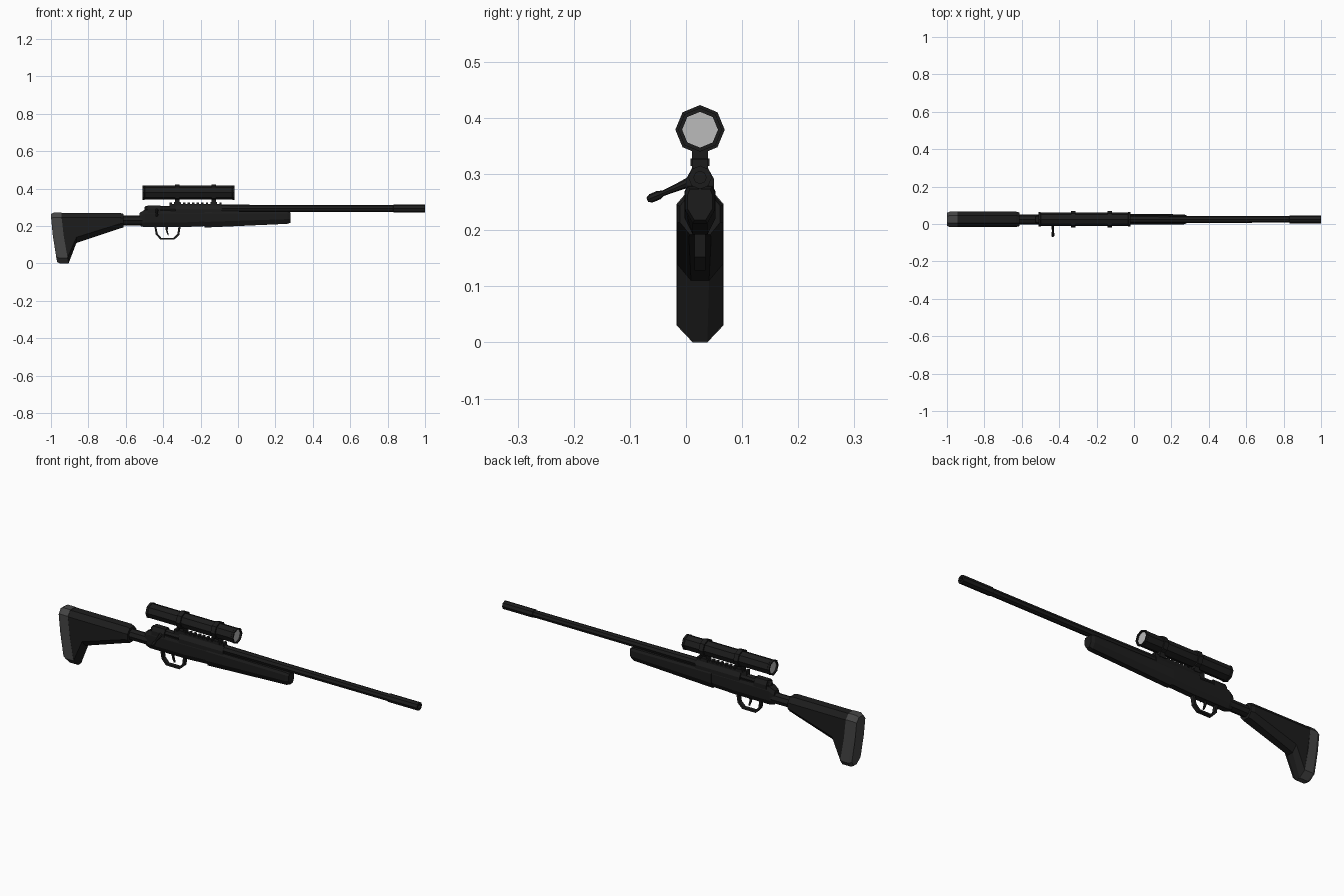
import bpy, bmesh, math
from mathutils import Vector

if "Cube" in bpy.data.objects:
    bpy.data.objects.remove(bpy.data.objects["Cube"])

CY = 0.025  # the rifle's centre plane; the bolt handle fills the rest of the width


def material(name, v):
    m = bpy.data.materials.new(name)
    m.diffuse_color = (v, v, v, 1)
    m.use_nodes = True
    m.node_tree.nodes["Principled BSDF"].inputs["Base Color"].default_value = m.diffuse_color
    return m


BLACK = material("black", 0.012)
RUBBER = material("rubber", 0.06)
GLASS = material("glass", 0.5)


def finish(name, bm, mat):
    bmesh.ops.recalc_face_normals(bm, faces=bm.faces)
    me = bpy.data.meshes.new(name)
    bm.to_mesh(me)
    bm.free()
    me.materials.append(mat)
    ob = bpy.data.objects.new(name, me)
    bpy.context.collection.objects.link(ob)
    return ob


def skin(name, rings, mat, closed=False):
    """Bridge rings of equal length; cap the ends unless closed on itself."""
    bm = bmesh.new()
    vs = [[bm.verts.new(p) for p in r] for r in rings]
    n = len(vs[0])
    pairs = list(zip(vs, vs[1:])) + ([(vs[-1], vs[0])] if closed else [])
    for a, b in pairs:
        for i in range(n):
            j = (i + 1) % n
            bm.faces.new((a[i], a[j], b[j], b[i]))
    if not closed:
        bm.faces.new(vs[0])
        bm.faces.new(vs[-1])
    return finish(name, bm, mat)


def section(xt, xb, zb, zt, w, wt, ct, wb, cb):
    """Chamfered cross-section leaning from xt at the top to xb at the bottom."""
    mid = zb + (zt - zb) * 0.55
    half = [(wt, zt), (w, zt - ct), (w, mid), (w, zb + cb), (wb, zb)]
    pts = half + [(-y, z) for y, z in reversed(half)]
    return [(xt + (xb - xt) * ((zt - z) / (zt - zb)) ** 1.5, CY + y, z) for y, z in pts]


def lathe(name, profile, z, mat, sides=8):
    """Revolve (x, radius) points about a line along x."""
    rings = [[(x, CY + r * math.sin(math.tau * i / sides), z + r * math.cos(math.tau * i / sides))
              for i in range(sides)] for x, r in profile]
    return skin(name, rings, mat)


def slab(name, pts, half, mat):
    """Extrude an xz outline across the centre plane."""
    return skin(name, [[(x, CY + s * half, z) for x, z in pts] for s in (-1, 1)], mat)


def box(name, x0, x1, half, z0, z1, mat):
    return slab(name, [(x0, z0), (x1, z0), (x1, z1), (x0, z1)], half, mat)


# Butt stock and rubber pad
skin("butt_stock", [
    section(-0.945, -0.906, 0.0, 0.27, 0.041, 0.02, 0.025, 0.013, 0.03),
    section(-0.864, -0.864, 0.11, 0.27, 0.041, 0.02, 0.025, 0.016, 0.03),
    section(-0.63, -0.63, 0.188, 0.27, 0.041, 0.02, 0.025, 0.02, 0.025),
    section(-0.612, -0.612, 0.192, 0.265, 0.036, 0.018, 0.022, 0.018, 0.022)], BLACK)
skin("butt_pad", [
    section(-0.944, -0.905, 0.0, 0.272, 0.0415, 0.02, 0.025, 0.013, 0.03),
    section(-0.985, -0.952, 0.0, 0.272, 0.0415, 0.02, 0.025, 0.013, 0.03),
    section(-1.0, -0.967, 0.008, 0.264, 0.035, 0.017, 0.023, 0.011, 0.027)], RUBBER)
lathe("stock_tube", [(-0.63, 0.027), (-0.51, 0.027)], 0.229, BLACK)

# Chassis under the action, and fore-end
skin("chassis", [
    section(-0.527, -0.522, 0.2, 0.27, 0.021, 0.014, 0.02, 0.012, 0.02),
    section(-0.5, -0.5, 0.194, 0.286, 0.026, 0.02, 0.02, 0.014, 0.025),
    section(-0.3, -0.3, 0.194, 0.28, 0.026, 0.022, 0.012, 0.014, 0.025),
    section(-0.165, -0.165, 0.2, 0.28, 0.026, 0.022, 0.012, 0.014, 0.025)], BLACK)
skin("fore_end", [
    section(-0.178, -0.178, 0.192, 0.28, 0.028, 0.022, 0.012, 0.013, 0.03),
    section(0.265, 0.265, 0.212, 0.278, 0.027, 0.022, 0.012, 0.013, 0.025),
    section(0.282, 0.282, 0.218, 0.273, 0.022, 0.018, 0.01, 0.01, 0.02)], BLACK)

# Receiver: rear bridge and front ring with the bolt showing between
for name, x0, x1 in (("receiver_bridge", -0.485, -0.415), ("receiver_ring", -0.335, -0.085)):
    skin(name, [section(x, x, 0.25, 0.311, 0.025, 0.014, 0.02, 0.02, 0.01)
                for x in (x0, x1)], BLACK)
lathe("bolt_body", [(-0.5, 0.01), (-0.492, 0.018), (-0.33, 0.018)], 0.29, BLACK)


# Bolt handle, angled down on the front side
def disc_ring(c, axis, r, n=8):
    u = Vector((1, 0, 0))
    v = axis.cross(u)
    return [c + r * (u * math.cos(math.tau * i / n) + v * math.sin(math.tau * i / n))
            for i in range(n)]


a, b = Vector((-0.434, 0.012, 0.288)), Vector((-0.434, -0.069, 0.254))
d = (b - a).normalized()
skin("bolt_handle", [disc_ring(a.lerp(b, t), d, r) for t, r in
                     ((0, 0.01), (0.3, 0.007), (0.65, 0.005), (0.75, 0.008), (0.92, 0.008), (1, 0.004))],
     BLACK)

# Barrel with a thicker muzzle and a recessed bore
lathe("barrel", [(-0.1, 0.021), (0.2, 0.019), (0.83, 0.018), (0.832, 0.021), (1.0, 0.021),
                 (1.0, 0.011), (0.95, 0.011)], 0.294, BLACK)

# Trigger guard and trigger
outer = [(-0.447, 0.2), (-0.44, 0.155), (-0.415, 0.128), (-0.34, 0.128), (-0.314, 0.152), (-0.306, 0.2)]
inner = [(-0.437, 0.2), (-0.43, 0.16), (-0.41, 0.137), (-0.345, 0.137), (-0.324, 0.157), (-0.318, 0.2)]
skin("trigger_guard", [[(o[0], CY - 0.01, o[1]), (o[0], CY + 0.01, o[1]),
                        (i[0], CY + 0.01, i[1]), (i[0], CY - 0.01, i[1])]
                       for o, i in zip(outer, inner)], BLACK)
slab("trigger", [(-0.388, 0.2), (-0.386, 0.175), (-0.375, 0.15), (-0.37, 0.151),
                 (-0.376, 0.176), (-0.374, 0.2)], 0.004, BLACK)

# Toothed scope rail
box("rail_base", -0.366, -0.088, 0.014, 0.3, 0.319, BLACK)
tooth = box("rail_teeth", -0.366, -0.354, 0.014, 0.318, 0.327, BLACK)
arr = tooth.modifiers.new("repeat", "ARRAY")
arr.count = 12
arr.use_relative_offset = False
arr.use_constant_offset = True
arr.constant_offset_displace = (0.0242, 0, 0)

# Scope: hollow-ended tube, lenses, rings and mounts
SZ = 0.379
lathe("scope_tube", [(-0.5, 0.032), (-0.51, 0.032), (-0.51, 0.039), (-0.5, 0.039), (-0.498, 0.037),
                     (-0.032, 0.037), (-0.03, 0.039), (-0.02, 0.039), (-0.02, 0.032), (-0.03, 0.032)],
      SZ, BLACK)
for name, x in (("rear_lens", -0.502), ("front_lens", -0.03)):
    lathe(name, [(x, 0.032), (x + 0.002, 0.032)], SZ, GLASS)
for label, x in (("rear", -0.325), ("front", -0.13)):
    lathe(label + "_scope_ring", [(x - 0.012, 0.044), (x + 0.012, 0.044)], SZ, BLACK)
    box(label + "_scope_mount", x - 0.012, x + 0.012, 0.014, 0.318, 0.345, BLACK)
    box(label + "_mount_foot", x - 0.018, x + 0.018, 0.017, 0.314, 0.328, BLACK)
